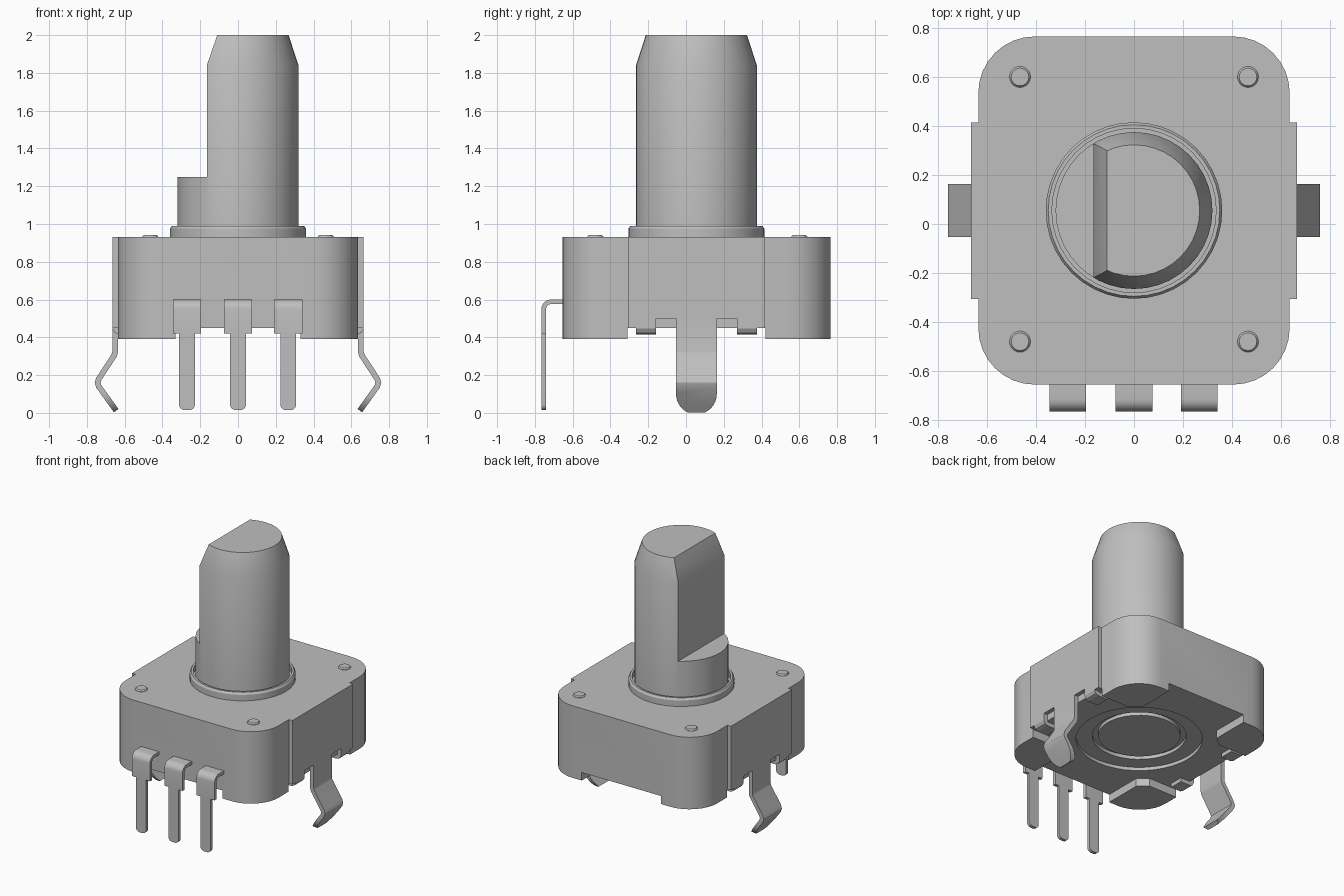
import bpy, bmesh, math
from mathutils import Vector

cube = bpy.data.objects.get("Cube")
if cube:
    bpy.data.objects.remove(cube, do_unlink=True)

metal = bpy.data.materials.new("satin_grey")
metal.use_nodes = True
GREY = (0.52, 0.52, 0.52, 1)
metal.diffuse_color = GREY
metal.node_tree.nodes["Principled BSDF"].inputs["Base Color"].default_value = GREY

AXIS_Y = 0.055  # shaft centre


def finish(name, bm):
    bmesh.ops.recalc_face_normals(bm, faces=bm.faces)
    mesh = bpy.data.meshes.new(name)
    bm.to_mesh(mesh)
    bm.free()
    mesh.materials.append(metal)
    obj = bpy.data.objects.new(name, mesh)
    bpy.context.collection.objects.link(obj)
    return obj


def prism(name, pts, axis, lo, hi):
    """Extrude a 2D outline along an axis ('x': yz outline, 'y': xz, 'z': xy)."""
    place = {"x": lambda a, b, c: (c, a, b),
             "y": lambda a, b, c: (a, c, b),
             "z": lambda a, b, c: (a, b, c)}[axis]
    bm = bmesh.new()
    face = bm.faces.new([bm.verts.new(place(a, b, lo)) for a, b in pts])
    new = bmesh.ops.extrude_face_region(bm, geom=[face])["geom"]
    bmesh.ops.translate(bm, vec=Vector(place(0, 0, hi - lo)),
                        verts=[v for v in new if isinstance(v, bmesh.types.BMVert)])
    return finish(name, bm)


def lathe(name, profile, x=0, y=AXIS_Y, n=40):
    """Closed solid of revolution from (radius, z) points, bottom to top."""
    bm = bmesh.new()
    rings = [[bm.verts.new((x + r * math.cos(math.tau * i / n),
                            y + r * math.sin(math.tau * i / n), z))
              for i in range(n)] for r, z in profile]
    for low, high in zip(rings, rings[1:]):
        for i in range(n):
            j = (i + 1) % n
            bm.faces.new((low[i], low[j], high[j], high[i]))
    bm.faces.new(rings[0])
    bm.faces.new(rings[-1])
    return finish(name, bm)


def box(name, x0, x1, y0, y1, z0, z1):
    return prism(name, [(x0, y0), (x1, y0), (x1, y1), (x0, y1)], "z", z0, z1)


def combine(obj, other, operation):
    mod = obj.modifiers.new("cut", "BOOLEAN")
    mod.operation, mod.object, mod.solver = operation, other, "EXACT"
    bpy.context.view_layer.objects.active = obj
    bpy.ops.object.modifier_apply(modifier=mod.name)
    bpy.data.objects.remove(other, do_unlink=True)


def arc(cx, cy, r, start, end, n=8):
    return [(cx + r * math.cos(math.radians(start + (end - start) * i / n)),
             cy + r * math.sin(math.radians(start + (end - start) * i / n)))
            for i in range(n + 1)]


def ribbon(path, thick):
    """Outline of a bent sheet around a centre line."""
    pts = [Vector(p) for p in path]
    left, right = [], []
    for i, p in enumerate(pts):
        a = (p - pts[i - 1]).normalized() if i else (pts[1] - p).normalized()
        b = (pts[i + 1] - p).normalized() if i < len(pts) - 1 else a
        t = (a + b).normalized()
        off = Vector((-t.y, t.x)) * thick / 2 / max(t.dot(a), 0.5)
        left.append(tuple(p + off))
        right.append(tuple(p - off))
    return left + right[::-1]


# Housing with rounded corners
R = 0.23
X, Y0, Y1 = 0.635, -0.655, 0.765
outline = (arc(X - R, Y1 - R, R, 0, 90) + arc(R - X, Y1 - R, R, 90, 180)
           + arc(R - X, Y0 + R, R, 180, 270) + arc(X - R, Y0 + R, R, 270, 360))
housing = prism("housing", outline, "z", 0.39, 0.93)

# Underside: raised floor between four corner feet, with stepped round recess
combine(housing, box("cutter", -0.33, 0.33, -1, 1, 0.2, 0.45), "DIFFERENCE")
combine(housing, box("cutter", -1, 1, -0.31, 0.42, 0.2, 0.45), "DIFFERENCE")
combine(housing, lathe("cutter", [(0.54, 0.2), (0.54, 0.45)]), "DIFFERENCE")
combine(housing, lathe("cutter", [(0.43, 0.2), (0.43, 0.475)]), "DIFFERENCE")
combine(housing, lathe("cutter", [(0.32, 0.2), (0.32, 0.5)]), "DIFFERENCE")
lathe("shaft_foot", [(0.28, 0.475), (0.28, 0.51)])

# Collar, with a narrow gap around the shaft
collar = lathe("collar", [(0.36, 0.92), (0.36, 0.975), (0.35, 0.99)])
combine(collar, lathe("cutter", [(0.335, 0.95), (0.335, 1.1)]), "DIFFERENCE")

# Shaft with tapered tip and a flat on one side
shaft = lathe("shaft", [(0.32, 0.9), (0.32, 1.84), (0.268, 2.0)])
flat = [(-0.5, 1.25), (-0.165, 1.25), (-0.165, 1.84), (-0.11, 2.0),
        (-0.076, 2.1), (-0.5, 2.1)]
combine(shaft, prism("cutter", flat, "y", -1, 1), "DIFFERENCE")

# Rivets
for side, x in (("left", 0.465), ("right", -0.465)):
    for end, y in (("front", -0.48), ("back", 0.6)):
        lathe(f"rivet_{end}_{side}",
              [(0.043, 0.92), (0.043, 0.932), (0.036, 0.941)], x, y, 20)

# Side plates with bent mounting clips and hooked tabs
clip_path = [(0.65, 0.93), (0.65, 0.325), (0.655, 0.305), (0.737, 0.18),
             (0.743, 0.16), (0.737, 0.14), (0.645, 0.012)]
plate_outline = ([(-0.305, 0.93), (-0.305, 0.45), (-0.265, 0.45), (-0.265, 0.5),
                  (-0.053, 0.5)]
                 + [(AXIS_Y + a, 0.1 + b) for a, b in arc(0, 0, 0.108, 180, 360, 16)]
                 + [(0.163, 0.5), (0.375, 0.5), (0.375, 0.45), (0.415, 0.45),
                    (0.415, 0.93)])
hook_path = [(0.65, 0.51), (0.65, 0.45), (0.642, 0.436), (0.628, 0.43), (0.55, 0.43)]
for side, s in (("left", 1), ("right", -1)):
    sheet = [(s * x, z) for x, z in ribbon(clip_path, 0.03)]
    plate = prism(f"side_plate_{side}", sheet, "y", -0.5, 0.6)
    combine(plate, prism("cutter", plate_outline, "x", -1, 1), "INTERSECT")
    hook = [(s * x, z) for x, z in ribbon(hook_path, 0.03)]
    for end, y in (("front", -0.265), ("back", 0.27)):
        prism(f"tab_{end}_{side}", hook, "y", y, y + 0.105)

# Three front pins: wide shoulder, narrow leg with rounded end
pin_path = ([(-0.64, 0.588)] + arc(-0.715, 0.55, 0.038, 90, 180, 5)
            + [(-0.753, 0.012)])
for name, x in (("left", 0.266), ("middle", 0), ("right", -0.27)):
    half = ([(0.075, 0.7), (0.075, 0.42), (0.042, 0.42)]
            + arc(0.012, 0.045, 0.03, 0, -90, 5))
    pin_outline = ([(x + a, b) for a, b in half]
                   + [(x - a, b) for a, b in reversed(half)])
    pin = prism(f"pin_{name}", ribbon(pin_path, 0.024), "x", x - 0.2, x + 0.2)
    combine(pin, prism("cutter", pin_outline, "y", -1, 0), "INTERSECT")

# Smooth curved walls, keep edges crisp
bpy.ops.object.select_all(action="DESELECT")
for obj in bpy.context.scene.objects:
    if obj.type == "MESH":
        obj.select_set(True)
        bpy.context.view_layer.objects.active = obj
bpy.ops.object.shade_smooth_by_angle(angle=math.radians(25))
bpy.ops.object.select_all(action="DESELECT")
